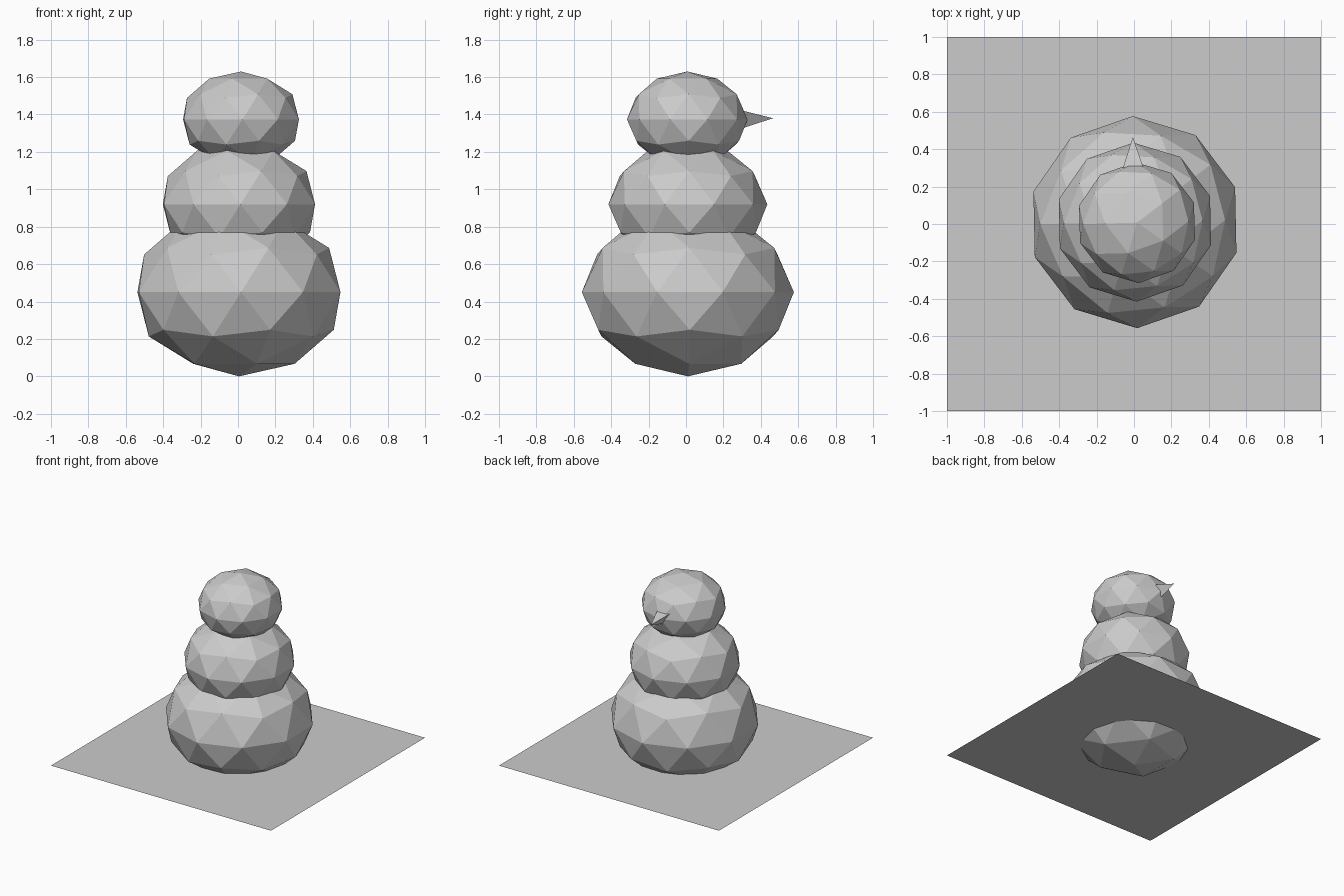
import bpy
from math import radians, sin, cos

if "Cube" in bpy.data.objects:
    bpy.data.objects.remove(bpy.data.objects["Cube"])


def ball(name, centre, radius, half_height, turn):
    # Flattened low-poly sphere
    bpy.ops.mesh.primitive_ico_sphere_add(
        subdivisions=2, radius=1, location=centre,
        rotation=(0, 0, radians(turn)))
    ob = bpy.context.object
    ob.name = name
    ob.scale = (radius, radius, half_height)
    return ob


# Stacked snow balls
ball("bottom_ball", (0.005, 0.01, 0.45), 0.567, 0.45, 181.2)
ball("middle_ball", (0.005, 0.01, 0.92), 0.425, 0.337, 181.2)
ball("head_ball", (0.016, 0.007, 1.374), 0.323, 0.256, 181.5)

# Three-sided pointed nose on the back (+y) side, flat face upward
base = [(-0.004 + 0.075 * cos(radians(a)), 0.27, 1.391 + 0.075 * sin(radians(a)))
        for a in (30, 150, 270)]
mesh = bpy.data.meshes.new("nose")
mesh.from_pydata(base + [(-0.006, 0.465, 1.38)], [],
                 [(0, 1, 2), (1, 0, 3), (2, 1, 3), (0, 2, 3)])
bpy.context.collection.objects.link(bpy.data.objects.new("nose", mesh))

# Snow sheet cutting through the bottom ball
bpy.ops.mesh.primitive_plane_add(size=2, location=(0, 0, 0.16))
bpy.context.object.name = "snow_sheet"
